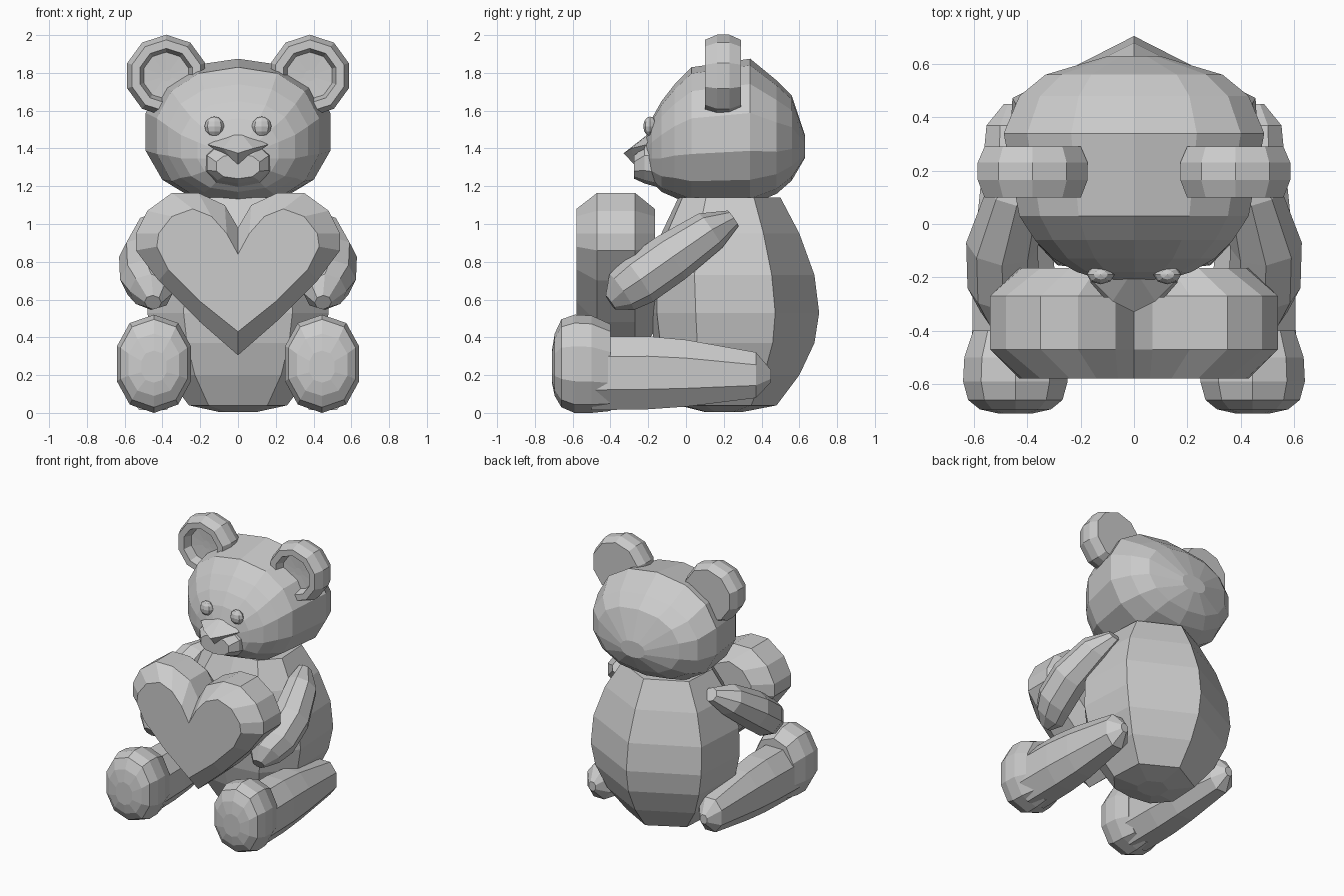
import bpy, bmesh, math
from mathutils import Vector

cube = bpy.data.objects.get("Cube")
if cube:
    bpy.data.objects.remove(cube, do_unlink=True)

GREY = (0.6, 0.6, 0.6, 1.0)
plush = bpy.data.materials.new("plush grey")
plush.use_nodes = True
plush.diffuse_color = GREY
plush.node_tree.nodes["Principled BSDF"].inputs["Base Color"].default_value = GREY


def finish(name, bm):
    """Turn a bmesh into a flat shaded, coloured object."""
    bmesh.ops.recalc_face_normals(bm, faces=bm.faces)
    mesh = bpy.data.meshes.new(name)
    bm.to_mesh(mesh)
    bm.free()
    mesh.materials.append(plush)
    obj = bpy.data.objects.new(name, mesh)
    bpy.context.collection.objects.link(obj)
    return obj


def loft(name, rings):
    """Skin a list of equal-length point rings and cap both ends."""
    bm = bmesh.new()
    loops = [[bm.verts.new(p) for p in ring] for ring in rings]
    n = len(loops[0])
    for a, b in zip(loops, loops[1:]):
        for i in range(n):
            j = (i + 1) % n
            bm.faces.new((a[i], a[j], b[j], b[i]))
    bm.faces.new(loops[0])
    bm.faces.new(loops[-1])
    return finish(name, bm)


def oval(y, x, half, low, high, sides, power=1.0, turn=0.0):
    """Ring facing y, from its centre x, half width and z range."""
    ring = []
    for i in range(sides):
        a = math.tau * (i + turn) / sides
        c, s = math.cos(a), math.sin(a)
        c = math.copysign(abs(c) ** power, c)
        s = math.copysign(abs(s) ** power, s)
        ring.append((x + half * c, y, (low + high) / 2 + (high - low) / 2 * s))
    return ring


def tube(name, stations, sides):
    """Tapered limb along (point, radius) stations."""
    pts = [Vector(p) for p, r in stations]
    axis = (pts[-1] - pts[0]).normalized()
    u = axis.cross(Vector((1, 0, 0))).normalized()
    v = axis.cross(u)
    rings = []
    for p, (_, r) in zip(pts, stations):
        rings.append([p + r * (math.cos(math.tau * i / sides) * u +
                               math.sin(math.tau * i / sides) * v) for i in range(sides)])
    return loft(name, rings)


# Body: eight-sided rings, each with height, front y, back y and half width
body = []
for z, front, back, w in ((0.005, 0.1, 0.3, 0.1), (0.04, -0.04, 0.48, 0.26),
                          (0.2, -0.12, 0.6, 0.38), (0.37, -0.17, 0.68, 0.45),
                          (0.53, -0.19, 0.705, 0.48), (0.73, -0.19, 0.68, 0.47),
                          (0.95, -0.13, 0.6, 0.4), (1.14, -0.04, 0.5, 0.29)):
    d = back - front
    half = [(w * 0.95, back - 0.26 * d), (w, front + 0.27 * d), (w * 0.6, front + 0.04 * d)]
    outline = [(0, back)] + half + [(0, front)] + [(-x, y) for x, y in reversed(half)]
    body.append([(x, y, z) for x, y in outline])
loft("body", body)

# Head: rings from the face to the back
loft("head", [oval(y, 0, w, lo, hi, 14, 0.9, 0.5) for y, w, lo, hi in (
    (-0.21, 0.12, 1.28, 1.46), (-0.18, 0.22, 1.22, 1.56), (-0.13, 0.31, 1.17, 1.65),
    (-0.06, 0.38, 1.14, 1.74), (0.03, 0.44, 1.1, 1.83), (0.34, 0.5, 1.1, 1.875),
    (0.48, 0.44, 1.16, 1.76), (0.56, 0.34, 1.23, 1.68), (0.63, 0.1, 1.35, 1.47))])

# Muzzle
loft("muzzle", [oval(y, 0, w, lo, hi, 10, 0.85, 0.5) for y, w, lo, hi in (
    (-0.1, 0.19, 1.18, 1.46), (-0.22, 0.17, 1.215, 1.43), (-0.275, 0.12, 1.24, 1.37))])

# Nose: a faceted wedge
bm = bmesh.new()
for p in ((0, -0.17, 1.5), (0.16, -0.21, 1.42), (-0.16, -0.21, 1.42), (0, -0.33, 1.375),
          (0.08, -0.29, 1.4), (-0.08, -0.29, 1.4), (0, -0.27, 1.31)):
    bm.verts.new(p)
bmesh.ops.convex_hull(bm, input=bm.verts)
finish("nose", bm)

# Heart cushion: half outline for the flat faces and for the bulging rim
inner = [(0, 0.43), (0.2, 0.59), (0.37, 0.76), (0.43, 0.88), (0.42, 0.95),
         (0.35, 1.04), (0.24, 1.08), (0.14, 1.04), (0.06, 0.95), (0, 0.84)]
outer = [(0, 0.305), (0.2, 0.48), (0.42, 0.7), (0.54, 0.86), (0.54, 0.95),
         (0.48, 1.07), (0.35, 1.165), (0.21, 1.165), (0.07, 1.1), (0, 0.98)]


def heart_ring(half, y):
    full = half + [(-x, z) for x, z in reversed(half[1:-1])]
    return [(x, y, z) for x, z in full]


loft("heart_cushion", [heart_ring(inner, -0.58), heart_ring(outer, -0.47),
                       heart_ring(outer, -0.27), heart_ring(inner, -0.165)])

for side, s in (("left", 1), ("right", -1)):
    # Ear: a cupped disc revolved around a front-to-back axis
    rings = []
    for r, y in ((0.03, 0.17), (0.125, 0.165), (0.145, 0.1), (0.19, 0.1),
                 (0.217, 0.165), (0.217, 0.23), (0.19, 0.29), (0.03, 0.29)):
        rings.append(oval(y, s * 0.38, r, 1.785 - r, 1.785 + r, 10, 1.0, 0.5))
    loft(side + "_ear", rings)

    # Eye
    bm = bmesh.new()
    bmesh.ops.create_uvsphere(bm, u_segments=8, v_segments=6, radius=0.052)
    bmesh.ops.scale(bm, vec=(1, 0.7, 1), verts=bm.verts)
    bmesh.ops.translate(bm, vec=(s * 0.125, -0.19, 1.517), verts=bm.verts)
    finish(side + "_eye", bm)

    # Arm, from shoulder to paw
    tube(side + "_arm", [((s * 0.38, 0.25, 1.03), 0.05), ((s * 0.44, 0.13, 0.965), 0.11),
                         ((s * 0.495, -0.08, 0.82), 0.135), ((s * 0.49, -0.25, 0.7), 0.135),
                         ((s * 0.46, -0.34, 0.64), 0.115), ((s * 0.45, -0.4, 0.585), 0.045)], 8)

    # Leg, from hip to ankle
    loft(side + "_leg", [oval(y, s * x, w, lo, hi, 8, 0.9, 0.5) for y, x, w, lo, hi in (
        (0.45, 0.46, 0.03, 0.16, 0.23), (0.37, 0.46, 0.1, 0.07, 0.33),
        (0.0, 0.45, 0.15, 0.02, 0.4), (-0.2, 0.45, 0.165, 0.005, 0.42),
        (-0.5, 0.45, 0.17, 0.0, 0.42))])

    # Foot with a rounded sole
    loft(side + "_foot", [oval(y, s * 0.445, w, lo, hi, 10, 0.88, 0.5) for y, w, lo, hi in (
        (-0.4, 0.165, 0.01, 0.47), (-0.5, 0.2, 0.0, 0.515), (-0.59, 0.205, 0.0, 0.52),
        (-0.66, 0.185, 0.03, 0.495), (-0.695, 0.14, 0.09, 0.42), (-0.71, 0.07, 0.16, 0.33))])
